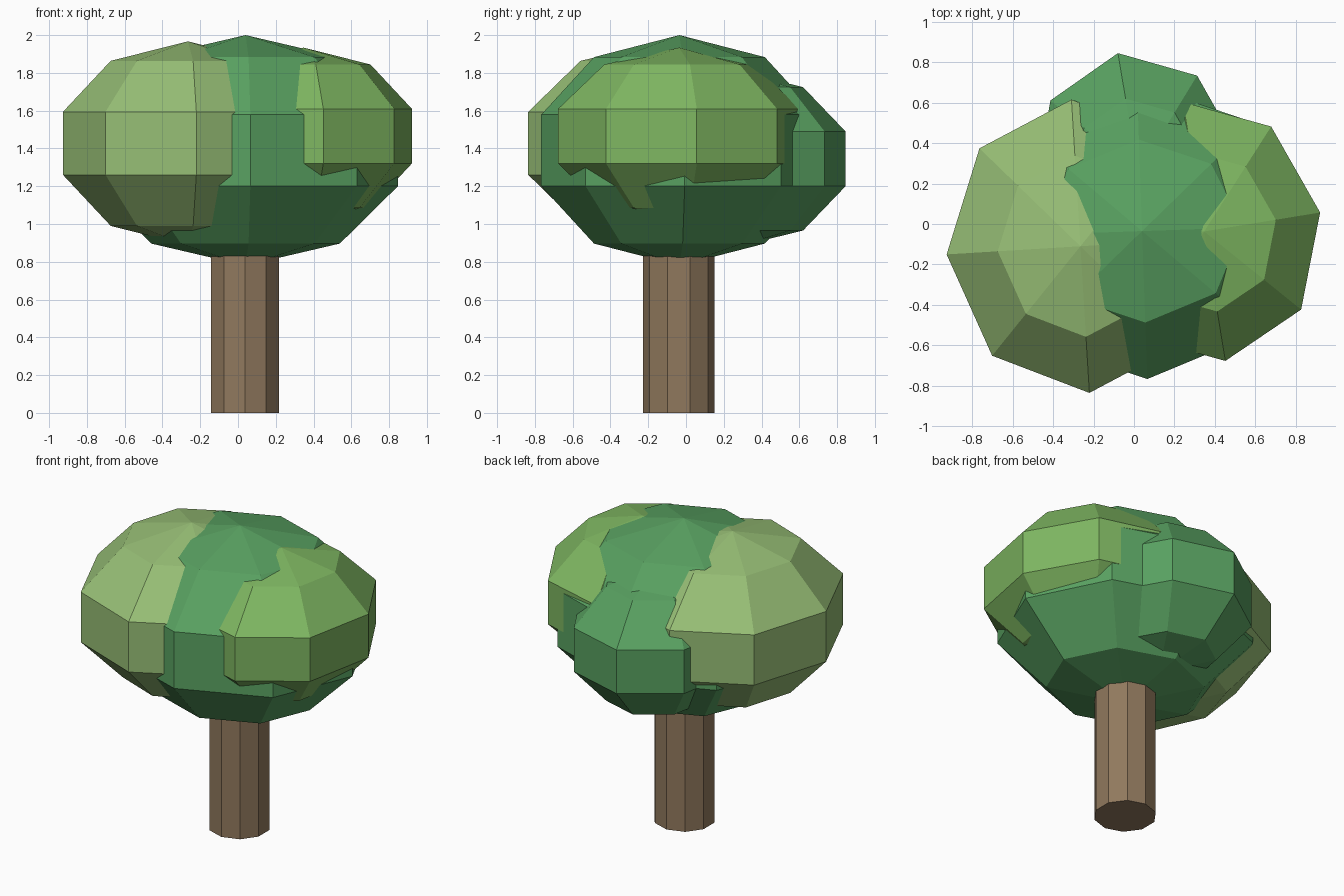
import bpy, bmesh
from math import sin, cos, pi, radians
from mathutils import Matrix

if "Cube" in bpy.data.objects:
    bpy.data.objects.remove(bpy.data.objects["Cube"])


def material(name, rgb):
    m = bpy.data.materials.new(name)
    m.diffuse_color = (*rgb, 1.0)
    m.use_nodes = True
    m.node_tree.nodes["Principled BSDF"].inputs["Base Color"].default_value = m.diffuse_color
    return m


def finish(name, bm, mat):
    bmesh.ops.recalc_face_normals(bm, faces=bm.faces)
    mesh = bpy.data.meshes.new(name)
    bm.to_mesh(mesh)
    bm.free()
    mesh.materials.append(mat)
    ob = bpy.data.objects.new(name, mesh)
    bpy.context.collection.objects.link(ob)
    return ob


def foliage(name, centre, radii, turn, mat):
    # eight-sided, five-band faceted ellipsoid
    bm = bmesh.new()
    bmesh.ops.create_uvsphere(bm, u_segments=8, v_segments=5, radius=1.0)
    m = (Matrix.Translation(centre) @ Matrix.Rotation(radians(turn), 4, 'Z')
         @ Matrix.Diagonal((*radii, 1.0)))
    bmesh.ops.transform(bm, matrix=m, verts=bm.verts)
    return finish(name, bm, mat)


bark = material("bark", (0.28, 0.19, 0.11))
dark_leaf = material("dark_leaf", (0.10, 0.36, 0.12))
mid_leaf = material("mid_leaf", (0.21, 0.47, 0.12))
light_leaf = material("light_leaf", (0.31, 0.52, 0.18))

# Trunk: straight ten-sided post running up into the crown
bm = bmesh.new()
ring = [bm.verts.new((0.0375 + 0.19 * cos(pi / 2 + k * pi / 5),
                      -0.0385 + 0.19 * sin(pi / 2 + k * pi / 5), 0.0))
        for k in range(10)]
base = bm.faces.new(ring)
ext = bmesh.ops.extrude_face_region(bm, geom=[base], use_keep_orig=True)
top = [g for g in ext["geom"] if isinstance(g, bmesh.types.BMVert)]
bmesh.ops.translate(bm, verts=top, vec=(0, 0, 1.0))
finish("trunk", bm, bark)

# Crown: one large clump with three smaller ones pushed into it
foliage("main_foliage", (0.04, -0.035, 1.39), (0.85, 0.77, 0.61), 2, dark_leaf)
foliage("left_foliage", (-0.265, -0.11, 1.427), (0.697, 0.764, 0.54), 3.5, light_leaf)
foliage("right_foliage", (0.347, -0.037, 1.465), (0.611, 0.682, 0.469), 9.3, mid_leaf)
foliage("back_foliage", (0.02, 0.256, 1.345), (0.547, 0.628, 0.469), 9.6, dark_leaf)
